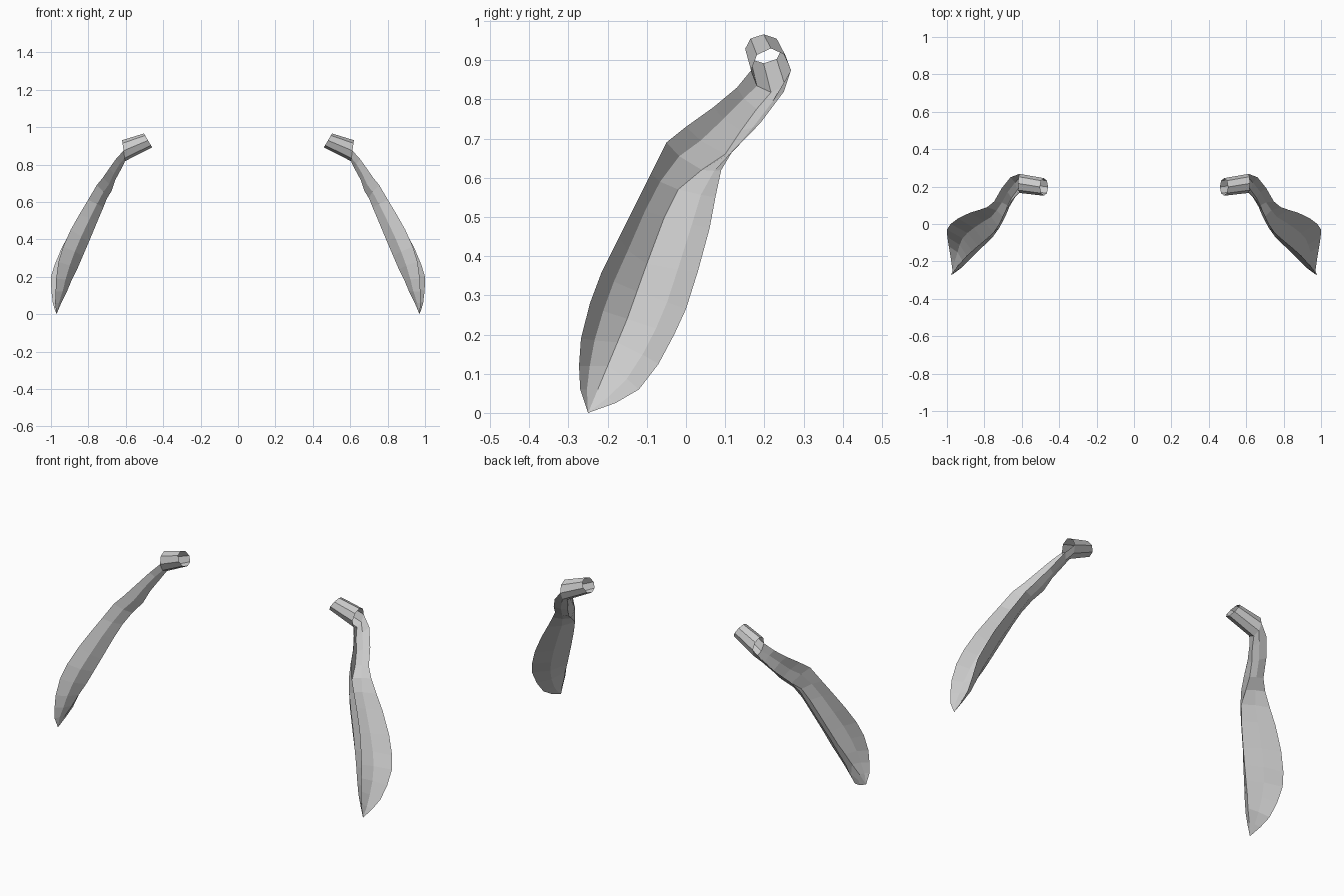
import bpy, bmesh, math
from mathutils import Vector

cube = bpy.data.objects.get("Cube")
if cube:
    bpy.data.objects.remove(cube)

grey = bpy.data.materials.new("light_grey")
grey.use_nodes = True
grey.diffuse_color = (0.6, 0.6, 0.6, 1)
grey.node_tree.nodes["Principled BSDF"].inputs["Base Color"].default_value = (0.6, 0.6, 0.6, 1)

# Rails of the hollow blade, from the tip up to the neck
TIP = (0.97, -0.25, 0.0)
FRONT_EDGE = [(.978, -.270, .06), (.975, -.273, .12), (.972, -.268, .19), (.960, -.245, .28),
              (.935, -.215, .36), (.895, -.170, .45), (.850, -.130, .53), (.802, -.090, .61),
              (.755, -.050, .69), (.722, .000, .73), (.688, .070, .78), (.652, .130, .83)]
RIDGE = [(.945, -.225, .06), (.915, -.200, .12), (.890, -.175, .18), (.860, -.150, .24),
         (.830, -.125, .31), (.800, -.100, .38), (.750, -.055, .50), (.720, -.020, .57),
         (.700, .040, .62), (.675, .100, .66), (.655, .140, .72), (.625, .180, .775)]
BACK_EDGE = [(.980, -.180, .025), (.990, -.120, .06), (.998, -.070, .125), (1.00, -.030, .20),
             (.980, .000, .265), (.940, .030, .36), (.878, .060, .47), (.828, .075, .55),
             (.785, .090, .62), (.748, .120, .67), (.708, .190, .74), (.660, .250, .82)]


def bulged_mid(a, b, direction, amount):
    """Midpoint of two rail points, pushed outwards to round the wall."""
    return (a + b) / 2 + Vector(direction) * amount * (b - a).length


def ring(centre, radius_y, up):
    """Eight points around the tube; up is the ring's upward half axis."""
    points = []
    for k in range(8):
        a = math.radians(45 * k)
        points.append(Vector(centre) + Vector((0, radius_y * math.cos(a), 0)) + Vector(up) * math.sin(a))
    return points


def build(name, side):
    bm = bmesh.new()

    def add(points):
        return [bm.verts.new((p[0] * side, p[1], p[2])) for p in points]

    def bridge(lower, upper, closed=False):
        n = len(lower)
        for i in range(n if closed else n - 1):
            j = (i + 1) % n
            bm.faces.new((lower[i], lower[j], upper[j], upper[i]))

    # Open blade: front wall, ridge and back wall
    tip = add([TIP])[0]
    rows = []
    for f, r, b in zip(FRONT_EDGE, RIDGE, BACK_EDGE):
        f, r, b = Vector(f), Vector(r), Vector(b)
        rows.append(add([f, bulged_mid(f, r, (-.6, -.8, 0), .12), r,
                         bulged_mid(r, b, (-.6, .6, -.2), .12), b]))
    for i in range(4):
        bm.faces.new((tip, rows[0][i + 1], rows[0][i]))
    for lower, upper in zip(rows, rows[1:]):
        bridge(lower, upper)

    # Elbow and open tube; the lower half of the elbow meets the blade
    elbow = add(ring((.612, .217, .874), .051, (.008, 0, .056)))
    end = add(ring((.481, .198, .929), .047, (.022, 0, .037)))
    bridge(rows[-1], [elbow[k % 8] for k in range(4, 9)])
    bridge(elbow, end, closed=True)

    bmesh.ops.recalc_face_normals(bm, faces=bm.faces)
    # The front wall must face forward
    wall = min(bm.faces, key=lambda f: f.calc_center_median().y)
    if wall.normal.y > 0:
        bmesh.ops.reverse_faces(bm, faces=bm.faces)
    mesh = bpy.data.meshes.new(name)
    bm.to_mesh(mesh)
    bm.free()
    mesh.materials.append(grey)
    obj = bpy.data.objects.new(name, mesh)
    bpy.context.collection.objects.link(obj)


build("left_hollow_blade", 1)
build("right_hollow_blade", -1)
